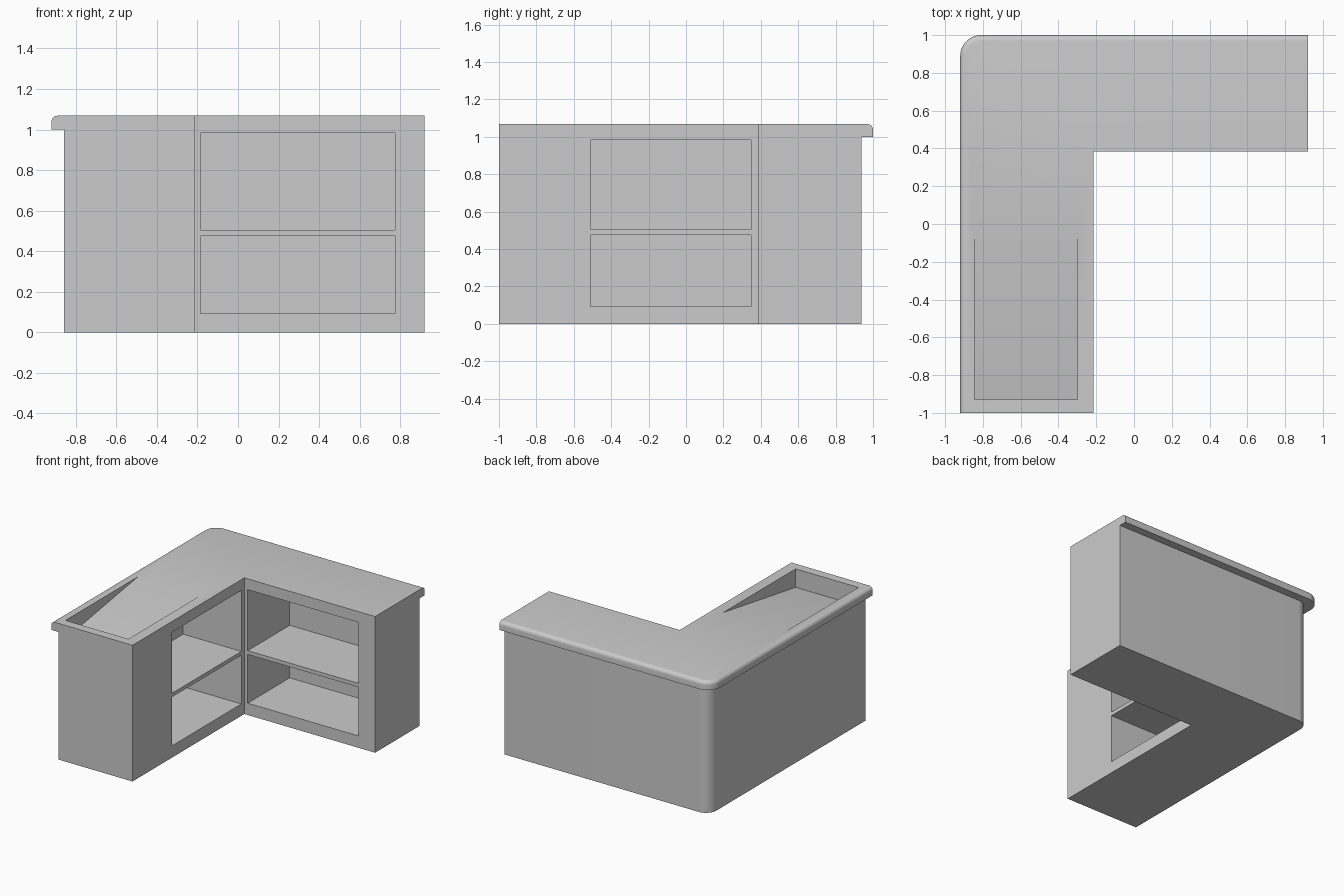
import bpy, bmesh, math

if "Cube" in bpy.data.objects:
    bpy.data.objects.remove(bpy.data.objects["Cube"])


def mesh_object(name, bm):
    bmesh.ops.recalc_face_normals(bm, faces=bm.faces)
    mesh = bpy.data.meshes.new(name)
    bm.to_mesh(mesh)
    bm.free()
    ob = bpy.data.objects.new(name, mesh)
    bpy.context.collection.objects.link(ob)
    return ob


def loft(name, rings):
    """Closed solid through a stack of point rings of equal length."""
    bm = bmesh.new()
    loops = [[bm.verts.new(p) for p in ring] for ring in rings]
    n = len(loops[0])
    for a, b in zip(loops, loops[1:]):
        for i in range(n):
            j = (i + 1) % n
            # points shared by both rings need no side wall of zero area
            if (a[i].co - b[i].co).length + (a[j].co - b[j].co).length > 1e-6:
                bm.faces.new((a[i], a[j], b[j], b[i]))
    bm.faces.new(loops[0][::-1])
    bm.faces.new(loops[-1])
    return mesh_object(name, bm)


def outline(off, z, r, segs=10):
    """L-shaped plan; only the outer (left and back) sides move in by off."""
    x, y = -0.92 + off, 1 - off
    pts = [(x, -1, z), (-0.215, -1, z), (-0.215, 0.385, z), (0.92, 0.385, z), (0.92, y, z)]
    for i in range(segs + 1):
        a = math.radians(90 + 90 * i / segs)
        pts.append((x + r + r * math.cos(a), y - r + r * math.sin(a), z))
    return pts


def box(x0, x1, y0, y1, z0, z1):
    return loft("cutter", [[(x0, y0, z), (x1, y0, z), (x1, y1, z), (x0, y1, z)]
                           for z in (z0, z1)])


# carcass with overhanging worktop, rounded along its outer upper edge
rings = [outline(0.063, 0, 0.09), outline(0.063, 1.0, 0.09), outline(0, 1.0, 0.11)]
for i in range(7):
    a = math.radians(90 * i / 6)
    off = 0.03 * (1 - math.cos(a))
    rings.append(outline(off, 1.038 + 0.03 * math.sin(a), 0.11 - off))
counter = loft("corner_counter", rings)

# two open compartments in each arm, leaving a shelf between them
cutters = []
for z0, z1 in ((0.093, 0.475), (0.505, 0.983)):
    cutters.append(box(-0.185, 0.775, 0.3, 0.905, z0, z1))
    cutters.append(box(-0.72, -0.1, -0.51, 0.348, z0, z1))

# sloping recess in the top of the left arm
profile = [(0.156, 1.098), (-0.93, 1.098), (-0.93, 0.923)]
cutters.append(loft("cutter", [[(x, y, z) for y, z in profile] for x in (-0.845, -0.30)]))

bpy.context.view_layer.objects.active = counter
counter.select_set(True)
for c in cutters:
    c.hide_render = True
    mod = counter.modifiers.new("cut", "BOOLEAN")
    mod.operation = "DIFFERENCE"
    mod.solver = "EXACT"
    mod.object = c
    bpy.ops.object.modifier_apply(modifier=mod.name)
    bpy.data.objects.remove(c)

bpy.ops.object.shade_smooth_by_angle(angle=math.radians(30))
